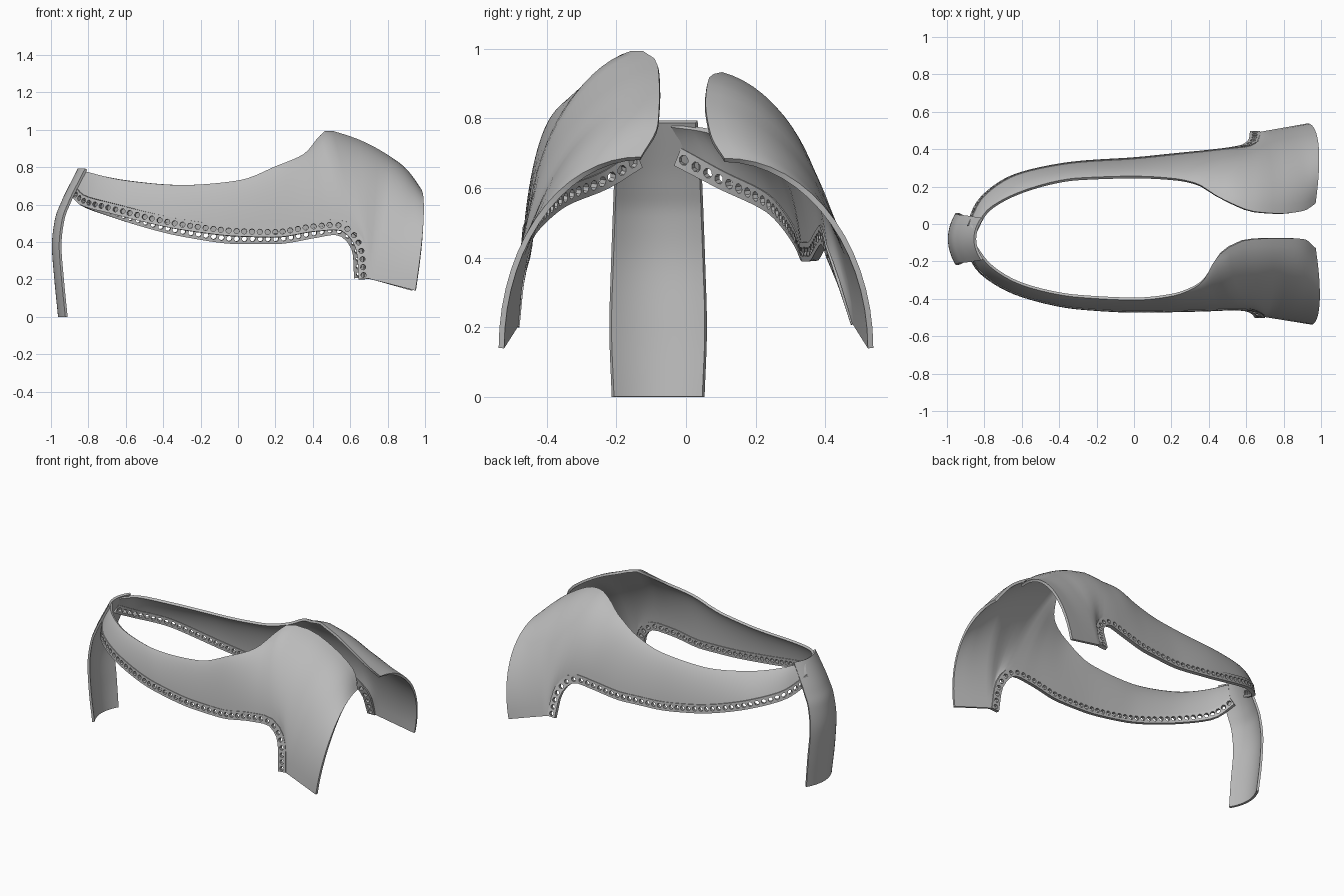
import bpy
from math import sin, cos, pi
from mathutils import Vector

cube = bpy.data.objects.get("Cube")
if cube:
    bpy.data.objects.remove(cube, do_unlink=True)

grey = bpy.data.materials.new("plain_grey")
grey.use_nodes = True
grey.diffuse_color = (0.5, 0.5, 0.5, 1)
shader = next(n for n in grey.node_tree.nodes if n.type == "BSDF_PRINCIPLED")
shader.inputs["Base Color"].default_value = grey.diffuse_color
shader.inputs["Roughness"].default_value = 0.7


def build_sheet(name, verts, faces, thickness):
    """Turn an open surface into a thin solid sheet with sharp rims."""
    mesh = bpy.data.meshes.new(name)
    mesh.from_pydata([tuple(v) for v in verts], [], faces)
    mesh.materials.append(grey)
    obj = bpy.data.objects.new(name, mesh)
    bpy.context.collection.objects.link(obj)
    solid = obj.modifiers.new("thickness", "SOLIDIFY")
    solid.thickness = thickness
    solid.offset = 0
    bpy.ops.object.select_all(action="DESELECT")
    obj.select_set(True)
    bpy.context.view_layer.objects.active = obj
    bpy.ops.object.modifier_apply(modifier=solid.name)
    bpy.ops.object.shade_smooth_by_angle(angle=0.6)
    return obj


def grid_faces(columns, rows):
    return [(c * rows + r, (c + 1) * rows + r, (c + 1) * rows + r + 1, c * rows + r + 1)
            for c in range(columns - 1) for r in range(rows - 1)]


def curve_point(points, u):
    """Monotone cubic through the points, without overshoot."""
    last = len(points) - 1
    i = max(0, min(int(u), last - 1))
    t = u - i

    def slope(k, axis):
        a = points[k][axis] - points[k - 1][axis] if k > 0 else None
        b = points[k + 1][axis] - points[k][axis] if k < last else None
        if a is None or b is None:
            return b if a is None else a
        return 2 * a * b / (a + b) if a * b > 0 else 0

    out = []
    for axis in range(3):
        p, q = points[i][axis], points[i + 1][axis]
        h = t * t * (3 - 2 * t)
        out.append(p + (q - p) * h + slope(i, axis) * t * (1 - t) ** 2
                   - slope(i + 1, axis) * t * t * (1 - t))
    return Vector(out)


BAND = 0.055
HOLE = 0.0145
ROWS = 16


def even_parameters(points, step):
    """Curve parameters spaced evenly along the length."""
    samples = 600
    us = [(len(points) - 1) * k / samples for k in range(samples + 1)]
    pts = [curve_point(points, u) for u in us]
    dist = [0]
    for p, q in zip(pts, pts[1:]):
        dist.append(dist[-1] + (q - p).length)
    count = round(dist[-1] / step)
    result = []
    for c in range(count + 1):
        target = dist[-1] * c / count
        result.append(us[min(range(samples + 1), key=lambda k: abs(dist[k] - target))])
    return result


def side_panel(label, side, top, bottom, toe_corner):
    us = even_parameters(bottom, 0.042)
    end = len(bottom) - 1
    edge, inner = [], []
    for u in us:
        p = curve_point(bottom, u)
        t = (curve_point(bottom, min(u + 0.05, end)) - curve_point(bottom, max(u - 0.05, 0))).normalized()
        outward = Vector((min(p.x, 0) / 0.81, (p.y + 0.06) / 0.176, 0.2)).normalized()
        edge.append(p)
        inner.append(p - side * BAND * outward.cross(t).normalized())

    # perforated band: every cell carries one round hole
    verts = [v for pair in zip(edge, inner) for v in pair]
    faces = []
    for c in range(len(us) - 1):
        corners = (2 * c, 2 * c + 2, 2 * c + 3, 2 * c + 1)
        centre = sum((verts[k] for k in corners), Vector()) / 4
        ex = (verts[corners[1]] + verts[corners[2]] - verts[corners[0]] - verts[corners[3]]).normalized()
        ey = verts[corners[2]] + verts[corners[3]] - verts[corners[0]] - verts[corners[1]]
        ey = (ey - ex * ey.dot(ex)).normalized()
        base = len(verts)
        for k in range(8):
            a = pi * 1.25 + k * pi / 4
            verts.append(centre + HOLE * (cos(a) * ex + sin(a) * ey))
        for k in range(4):
            a, b = corners[k], corners[(k + 1) % 4]
            r0, r1, r2 = base + 2 * k, base + 2 * k + 1, base + (2 * k + 2) % 8
            faces += [(a, r1, r0), (a, b, r1), (b, r2, r1)]
    build_sheet(label + "_perforated_band", verts, faces, 0.024)

    # main sheet: columns arch from the top edge to the band, then to the foot
    stations = list(zip(us, inner))
    foot_columns = 10
    for k in range(1, foot_columns + 1):
        f = k / foot_columns
        stations.append((end + f * (len(top) - 1 - end), inner[-1].lerp(Vector(toe_corner), f)))
    verts = []
    for u, low in stations:
        high = curve_point(top, u)
        along = u / (len(top) - 1)
        arch = 0.3 + 0.7 * along
        for r in range(ROWS):
            s = r / (ROWS - 1)
            a = s * pi / 2
            f = s + (sin(a) - s) * arch
            g = s + (1 - cos(a) - s) * arch
            x = high.x + (low.x - high.x) * s ** (1 + 1.2 * along)
            x += 0.03 * sin(2 * a) * along ** 6
            verts.append((x, high.y + (low.y - high.y) * f, high.z + (low.z - high.z) * g))
    build_sheet(label + "_side_panel", verts, grid_faces(len(stations), ROWS), 0.016)


# front side (model's right)
side_panel(
    "front", -1,
    [(-.84, -.13, .78), (-.78, -.21, .765), (-.6, -.32, .725), (-.3, -.385, .7),
     (0, -.4, .725), (.2, -.38, .8), (.36, -.31, .87), (.43, -.2, .95),
     (.48, -.14, .99), (.62, -.08, .95), (.78, -.075, .87), (.9, -.08, .78), (.965, -.13, .685)],
    [(-.89, -.13, .66), (-.84, -.23, .6), (-.65, -.36, .545), (-.3, -.445, .465),
     (0, -.462, .43), (.2, -.46, .425), (.4, -.455, .455), (.53, -.45, .465),
     (.6, -.455, .42), (.635, -.475, .34), (.645, -.49, .2)],
    (.95, -.53, .14))

# back side (model's left), slightly slimmer
side_panel(
    "back", 1,
    [(-.845, -.04, .78), (-.79, .06, .765), (-.6, .17, .725), (-.3, .24, .7),
     (0, .25, .72), (.2, .24, .78), (.33, .215, .85), (.44, .15, .89),
     (.54, .1, .925), (.64, .065, .91), (.78, .055, .84), (.9, .07, .75), (.965, .11, .68)],
    [(-.89, -.03, .665), (-.84, .1, .6), (-.65, .25, .525), (-.3, .325, .43),
     (0, .345, .39), (.2, .365, .39), (.4, .385, .42), (.52, .4, .44),
     (.585, .415, .4), (.615, .445, .33), (.62, .485, .21)],
    (.93, .53, .14))

# heel strap: points hold the spine x, the half width and the height
spine = [(-.955, .13, 0), (-.975, .137, .2), (-.988, .132, .38),
         (-.972, .127, .52), (-.935, .123, .62), (-.85, .11, .79)]
verts = []
columns, across = 31, 13
for c in range(columns):
    p = curve_point(spine, (len(spine) - 1) * c / (columns - 1))
    for r in range(across):
        v = 2 * r / (across - 1) - 1
        verts.append((p.x + 0.038 * v * v, -0.08 + p.y * v, p.z))
build_sheet("heel_strap", verts, grid_faces(columns, across), 0.014)
